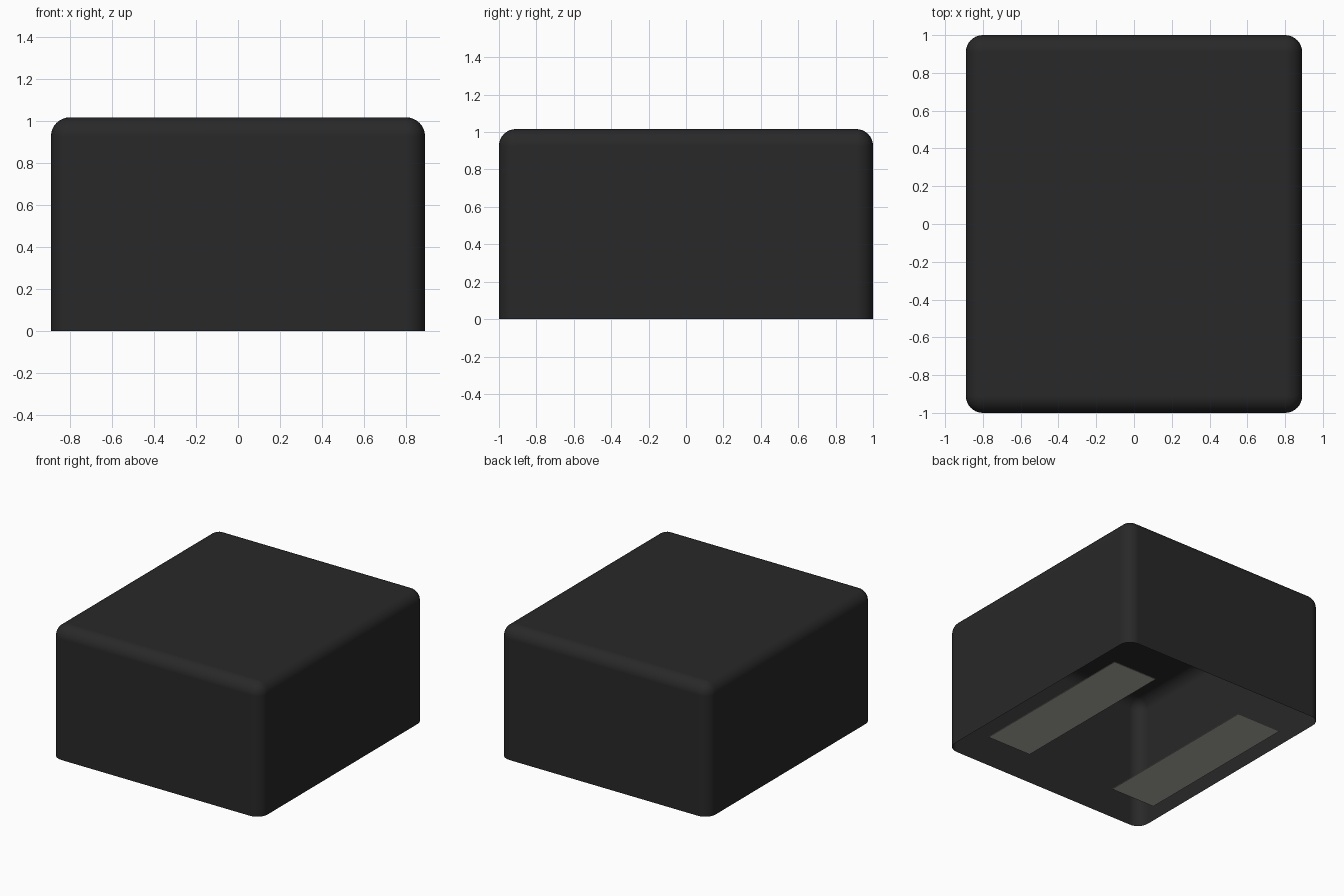
import bpy, bmesh
from mathutils import Matrix

cube = bpy.data.objects.get("Cube")
if cube:
    bpy.data.objects.remove(cube, do_unlink=True)

W, D, H = 1.78, 2.0, 1.016     # overall size
R = 0.09                       # rounding radius


def material(name, rgb):
    m = bpy.data.materials.new(name)
    m.use_nodes = True
    m.diffuse_color = (*rgb, 1)
    m.node_tree.nodes["Principled BSDF"].inputs["Base Color"].default_value = (*rgb, 1)
    return m


def box(bm, size, center):
    mat = Matrix.Translation(center) @ Matrix.Diagonal((*size, 1))
    bmesh.ops.create_cube(bm, size=1, matrix=mat)


def finish(bm, name, mat):
    mesh = bpy.data.meshes.new(name)
    bm.to_mesh(mesh)
    bm.free()
    mesh.materials.append(mat)
    ob = bpy.data.objects.new(name, mesh)
    bpy.context.collection.objects.link(ob)
    return ob


charcoal = material("charcoal", (0.0214, 0.0214, 0.0214))
grey = material("warm light grey", (0.45, 0.46, 0.39))

# Hollow cap: rounded top and upright edges, open underneath
bm = bmesh.new()
box(bm, (W, D, H), (0, 0, H / 2))
edges = [e for e in bm.edges if max(v.co.z for v in e.verts) > 0.5]
bmesh.ops.bevel(bm, geom=edges, offset=R, segments=8, profile=0.5, affect='EDGES')
bm.normal_update()
bottom = [f for f in bm.faces if f.normal.z < -0.9]
bmesh.ops.delete(bm, geom=bottom, context='FACES')
cap = finish(bm, "cap_shell", charcoal)
bpy.ops.object.select_all(action='DESELECT')
cap.select_set(True)
bpy.context.view_layer.objects.active = cap
bpy.ops.object.shade_smooth_by_angle()
# Keep the large faces evenly flat beside the rounded edges
cap.modifiers.new("even_shading", 'WEIGHTED_NORMAL').keep_sharp = True

# Two thin strips running front to back across the opening
for name, side in (("right_strip", -1), ("left_strip", 1)):
    bm = bmesh.new()
    box(bm, (0.38, 1.39, 0.004), (side * 0.572, 0, 0.002))
    finish(bm, name, grey)
